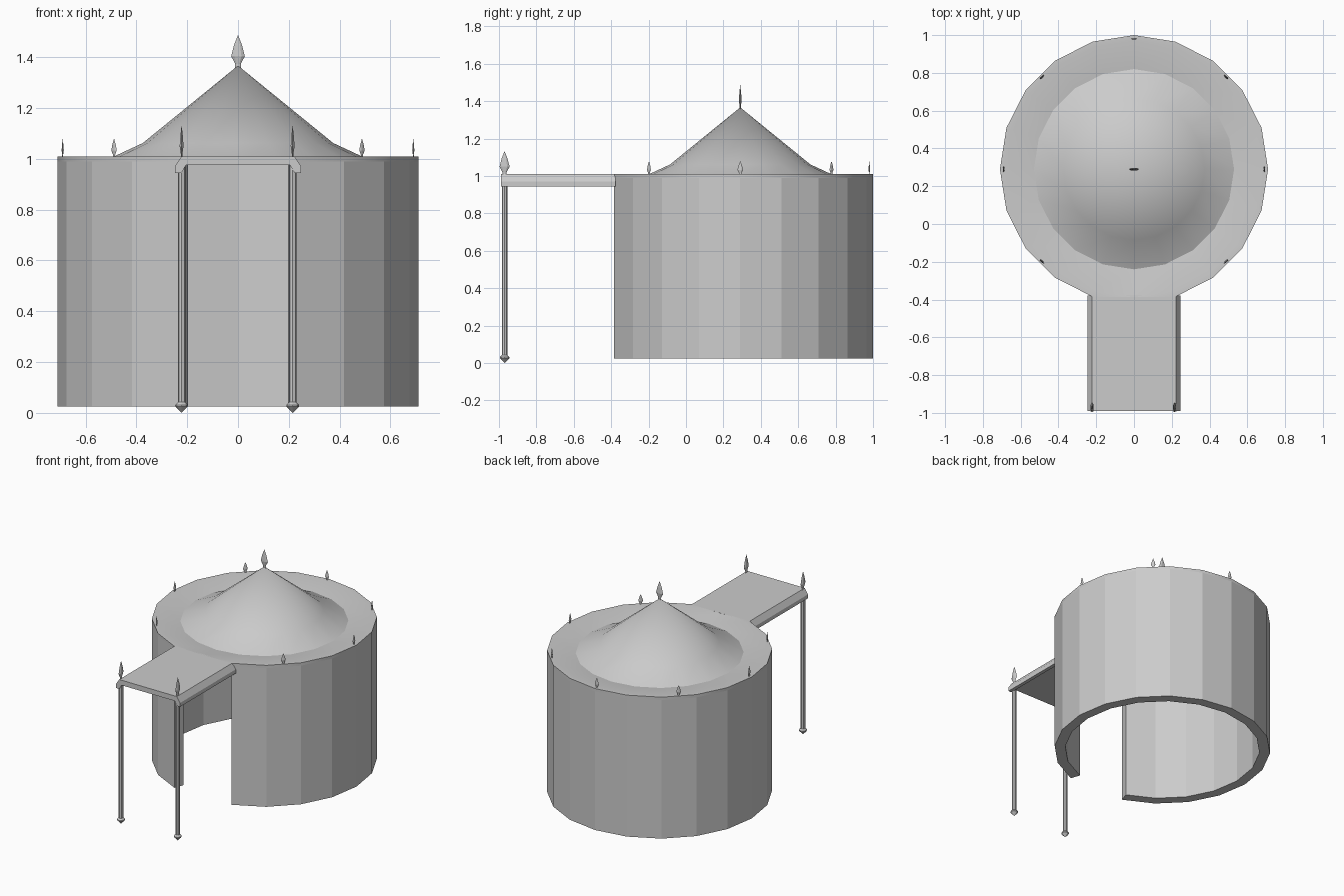
import bpy, bmesh
from math import sin, cos, radians, pi

if "Cube" in bpy.data.objects:
    bpy.data.objects.remove(bpy.data.objects["Cube"])

CY = 0.29      # tent centre along y
R = 0.71       # outer radius
DOOR_Y = CY - R * cos(radians(18))


def finish(name, bm, smooth_angle=None):
    bmesh.ops.remove_doubles(bm, verts=bm.verts, dist=1e-5)
    bmesh.ops.recalc_face_normals(bm, faces=bm.faces)
    me = bpy.data.meshes.new(name)
    bm.to_mesh(me)
    bm.free()
    ob = bpy.data.objects.new(name, me)
    bpy.context.collection.objects.link(ob)
    if smooth_angle:
        bpy.ops.object.select_all(action='DESELECT')
        ob.select_set(True)
        bpy.context.view_layer.objects.active = ob
        bpy.ops.object.shade_smooth_by_angle(angle=radians(smooth_angle))
    return ob


def skin(bm, rings, loop):
    """Join successive vertex rings with quads; loop closes each ring."""
    n = len(rings[0])
    for a, b in zip(rings, rings[1:]):
        for i in range(n if loop else n - 1):
            j = (i + 1) % n
            bm.faces.new((a[i], a[j], b[j], b[i]))


def lathe(name, profile, sides, loc, sx=1.0, sy=1.0, turn=0.0, smooth=None, min_y=None):
    """Revolve (radius, z); sx and sy flatten it, turn spins it about z."""
    bm = bmesh.new()
    rings = []
    for r, z in profile:
        ring = []
        for i in range(sides):
            a = 2 * pi * i / sides
            x, y = r * cos(a) * sx, r * sin(a) * sy
            px = loc[0] + x * cos(turn) - y * sin(turn)
            py = loc[1] + x * sin(turn) + y * cos(turn)
            if min_y is not None:
                py = max(py, min_y)
            ring.append(bm.verts.new((px, py, loc[2] + z)))
        rings.append(ring)
    skin(bm, rings, True)
    # collapse the pointed ends
    bmesh.ops.remove_doubles(bm, verts=bm.verts, dist=1e-5)
    bmesh.ops.dissolve_degenerate(bm, edges=bm.edges, dist=1e-6)
    return finish(name, bm, smooth)


# Wall: thick 20-sided ring with two panels left out for the doorway
bm = bmesh.new()
section = [(R, 0.025), (R, 0.99), (0.64, 0.99), (0.64, 0.025)]
rings = []
for i in range(19):
    a = radians(-72 + 18 * i)
    rings.append([bm.verts.new((r * cos(a), CY + r * sin(a), z)) for r, z in section])
skin(bm, rings, True)
bm.faces.new(rings[0])
bm.faces.new(rings[-1])
finish("wall", bm)

# Roof: shallow gutter around a flared cone
lathe("roof", [(R, 0.99), (R, 1.01), (0.68, 1.01), (0.53, 0.99), (0.375, 1.062), (0.0, 1.367)],
      20, (0, CY, 0), smooth=25, min_y=DOOR_Y)

# Entrance canopy: plate with side flanges
bm = bmesh.new()
half = [(0.222, 1.01), (0.247, 0.972), (0.247, 0.945), (0.222, 0.945), (0.205, 0.975)]
outline = half + [(-x, z) for x, z in reversed(half)]
rings = [[bm.verts.new((x, y, z)) for x, z in outline] for y in (-0.99, DOOR_Y + 0.008)]
skin(bm, rings, True)
bm.faces.new(rings[0])
bm.faces.new(rings[1])
finish("canopy", bm)

# Spearhead finials: broad one way, thin the other
SPEAR = [(0.0, -0.01), (0.012, -0.01), (0.011, 0.012), (0.027, 0.042), (0.016, 0.085), (0.0, 0.125)]


def finial(name, loc, size, turn):
    lathe(name, [(r * size, z * size) for r, z in SPEAR], 6, loc, sy=0.33, turn=turn)


finial("peak_finial", (0, CY, 1.362), 1.0, 0)
for k in range(7):
    a = radians(-45 + 45 * k)
    finial(f"rim_finial_{k + 1}", (0.69 * cos(a), CY + 0.69 * sin(a), 1.01), 0.56, a + pi / 2)

# Canopy posts with pointed feet, each topped by a finial
for side, x in (("left", -0.222), ("right", 0.215)):
    lathe(f"{side}_post", [(0.0, 0.0), (0.025, 0.025), (0.025, 0.032), (0.015, 0.042),
                           (0.015, 0.978), (0.0, 0.978)], 8, (x, -0.97, 0))
    finial(f"{side}_post_finial", (x, -0.97, 1.008), 1.0, pi / 2)
